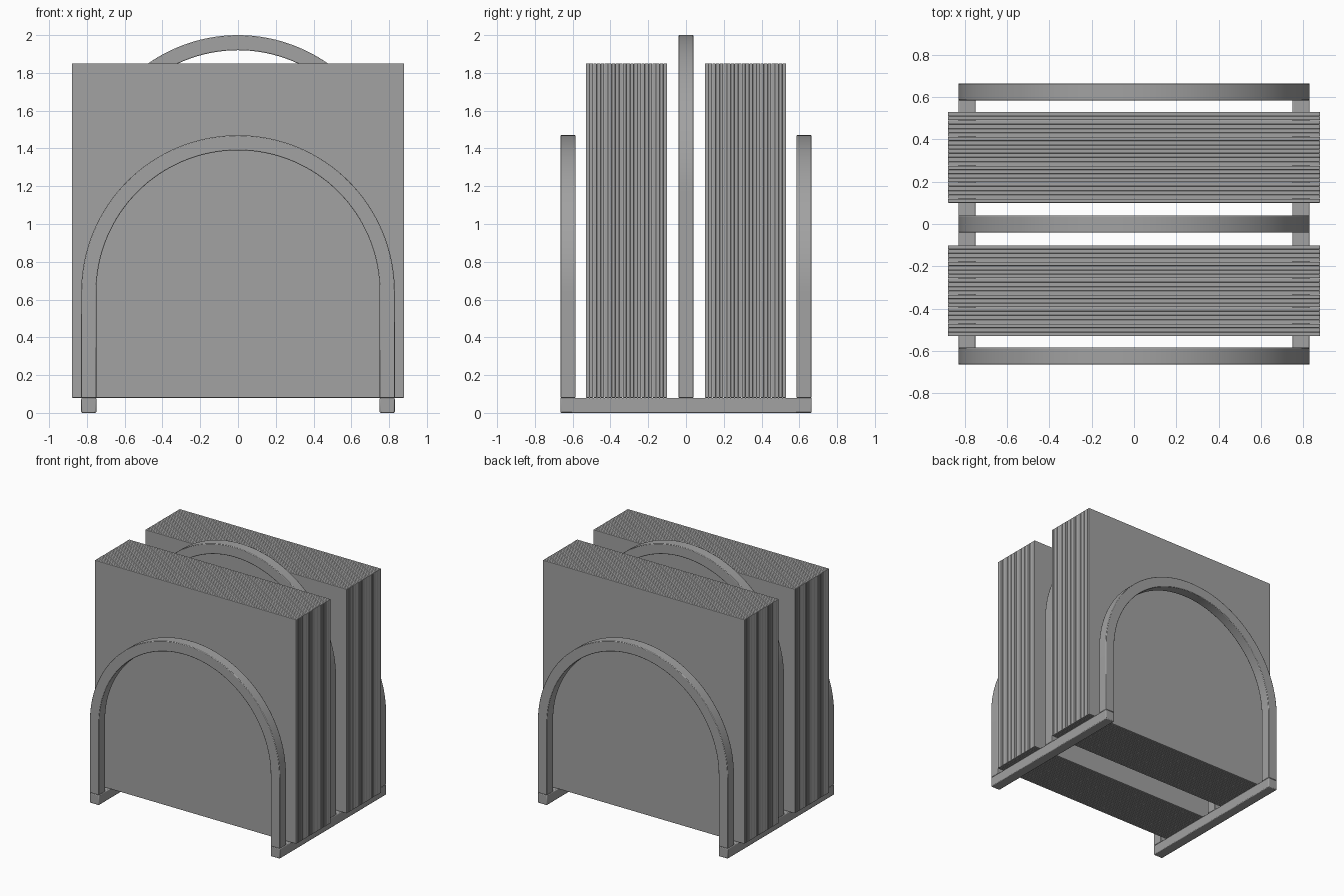
import bpy, bmesh, math

cube = bpy.data.objects.get("Cube")
if cube:
    bpy.data.objects.remove(cube, do_unlink=True)

grey = bpy.data.materials.new("plain grey")
grey.use_nodes = True
tone = (0.36, 0.36, 0.36, 1)
grey.diffuse_color = tone
grey.node_tree.nodes["Principled BSDF"].inputs["Base Color"].default_value = tone

BAR = 0.08      # thickness of the square bar
OUTER = 0.83    # outer half width of the frame


def finish(name, bm, bevel=0.0, smooth=False):
    bmesh.ops.recalc_face_normals(bm, faces=bm.faces[:])
    mesh = bpy.data.meshes.new(name)
    bm.to_mesh(mesh)
    bm.free()
    mesh.materials.append(grey)
    obj = bpy.data.objects.new(name, mesh)
    bpy.context.collection.objects.link(obj)
    if bevel:
        mod = obj.modifiers.new("soft edges", "BEVEL")
        mod.width = bevel
        mod.segments = 2
        mod.limit_method = "ANGLE"
    if smooth:
        bpy.ops.object.select_all(action="DESELECT")
        obj.select_set(True)
        bpy.context.view_layer.objects.active = obj
        bpy.ops.object.shade_smooth_by_angle(angle=math.radians(30))
    return obj


def box(bm, lo, hi):
    verts = bmesh.ops.create_cube(bm, size=1)["verts"]
    for v in verts:
        for i in range(3):
            v.co[i] = lo[i] if v.co[i] < 0 else hi[i]


def arch(name, y, top):
    """Square bar bent into straight legs and a half circle."""
    centre = top - OUTER
    steps = 64

    def outline(r):
        arc = [(r * math.cos(math.pi * i / steps),
                centre + r * math.sin(math.pi * i / steps))
               for i in range(steps + 1)]
        return [(r, BAR)] + arc + [(-r, BAR)]

    bm = bmesh.new()
    profile = outline(OUTER) + outline(OUTER - BAR)[::-1]
    n = len(profile)
    rings = [[bm.verts.new((x, y + s * BAR / 2, z)) for x, z in profile]
             for s in (-1, 1)]
    for i in range(n):
        j = (i + 1) % n
        bm.faces.new((rings[0][i], rings[0][j], rings[1][j], rings[1][i]))
    # front and back strips
    for ring in rings:
        for i in range(n // 2 - 1):
            bm.faces.new((ring[i], ring[i + 1], ring[n - 2 - i], ring[n - 1 - i]))
    finish(name, bm, 0.004, True)


# Three arches, the middle one taller
arch("front_arch", -0.625, 1.47)
arch("middle_arch", 0, 2.0)
arch("back_arch", 0.625, 1.47)

# Floor rails joining the arches
for name, side in (("left_rail", 1), ("right_rail", -1)):
    xs = sorted((side * OUTER, side * (OUTER - BAR)))
    bm = bmesh.new()
    box(bm, (xs[0], -0.665, 0), (xs[1], 0.665, BAR))
    finish(name, bm, 0.006, True)

# Two stacks of thin square sheets with a fine groove between neighbours
SHEETS = 22
PITCH = 0.43 / SHEETS
for name, start in (("front_sheet_stack", -0.53), ("back_sheet_stack", 0.10)):
    bm = bmesh.new()
    for i in range(SHEETS):
        y = start + i * PITCH
        box(bm, (-0.88, y, BAR), (0.88, y + PITCH * 0.97, 1.85))
    finish(name, bm, 0.003)
